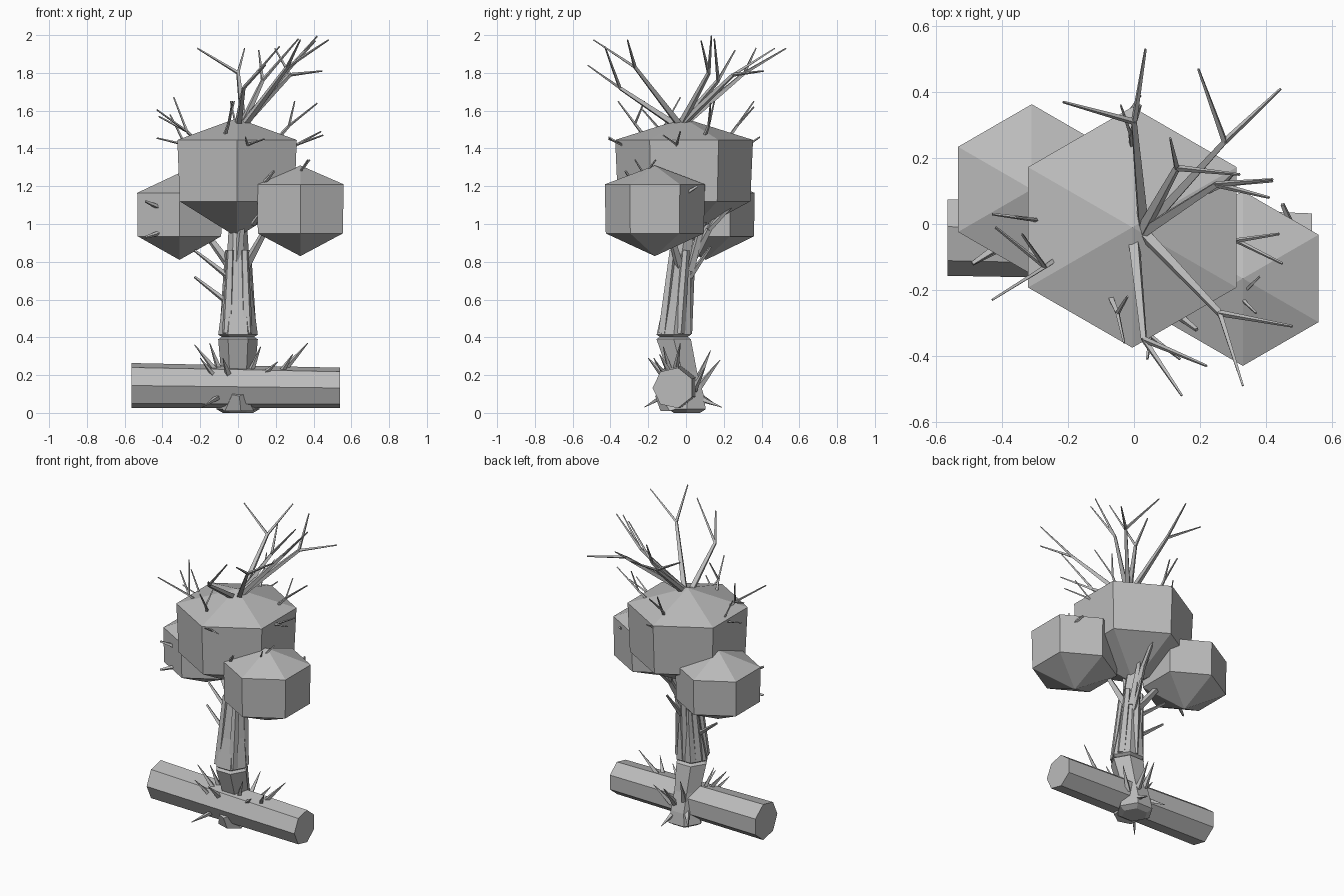
import bpy, math
from mathutils import Vector

grey = bpy.data.materials.new("plain grey")
grey.diffuse_color = (0.5, 0.5, 0.5, 1)


def build(name, verts, faces):
    me = bpy.data.meshes.new(name)
    me.from_pydata([tuple(v) for v in verts], [], faces)
    me.materials.append(grey)
    ob = bpy.data.objects.new(name, me)
    bpy.context.collection.objects.link(ob)
    return ob


def skin(verts, faces, rings):
    """Join equal rings of points with quads and cap both ends."""
    b, n = len(verts), len(rings[0])
    for r in rings:
        verts.extend(r)
    for k in range(len(rings) - 1):
        for i in range(n):
            j = (i + 1) % n
            faces.append((b + k*n + i, b + k*n + j, b + (k+1)*n + j, b + (k+1)*n + i))
    faces.append(tuple(b + i for i in reversed(range(n))))
    faces.append(tuple(b + (len(rings)-1)*n + i for i in range(n)))


def flat_ring(x, y, z, r, n, turn=0.0):
    return [Vector((x + r*math.cos(turn + i*math.tau/n),
                    y + r*math.sin(turn + i*math.tau/n), z)) for i in range(n)]


def stick(verts, faces, a, b, ra, rb, n=4):
    """Tapered stick from a to b."""
    a, b = Vector(a), Vector(b)
    d = (b - a).normalized()
    u = d.cross(Vector((0.3, 0.9, 0.1))).normalized()
    w = d.cross(u)
    ring = lambda c, r: [c + (u*math.cos(t) + w*math.sin(t))*r
                         for t in (i*math.tau/n for i in range(n))]
    skin(verts, faces, [ring(a, ra), ring(b, rb)])


def forks(name, data, r0, r1, r2):
    """Each entry: base, fork point, then tips."""
    v, f = [], []
    for base, fork, *tips in data:
        stick(v, f, base, fork, r0, r1)
        for t in tips:
            stick(v, f, fork, t, r1*0.9, r2)
    build(name, v, f)


def foliage(name, x, y, r, zb, z0, z1, zt, low=0.96):
    """Six-sided faceted clump with pointed top and bottom."""
    t = math.pi/6
    v = flat_ring(x, y, z0, r*low, 6, t) + flat_ring(x, y, z1, r, 6, t)
    v += [Vector((x, y, zb)), Vector((x, y, zt))]
    f = []
    for i in range(6):
        j = (i + 1) % 6
        f += [(i, j, 6+j, 6+i), (j, i, 12), (6+i, 6+j, 13)]
    build(name, v, f)


# Foliage clumps
foliage("main_foliage", -0.005, -0.01, 0.365, 0.93, 1.12, 1.445, 1.56)
foliage("right_foliage", 0.33, -0.165, 0.265, 0.83, 0.95, 1.21, 1.31, 0.98)
foliage("left_foliage", -0.31, 0.105, 0.258, 0.81, 0.935, 1.165, 1.27, 0.99)

# Trunk with flared foot and a groove
v, f = [], []
skin(v, f, [flat_ring(0, y, z, r, 6) for y, z, r in (
    (0.005, 0.0, 0.08), (0.005, 0.02, 0.115), (0.01, 0.1, 0.095), (-0.02, 0.22, 0.09),
    (-0.065, 0.39, 0.105), (-0.065, 0.402, 0.085), (-0.065, 0.414, 0.105),
    (-0.045, 0.6, 0.08), (-0.03, 0.8, 0.06), (0.0, 0.97, 0.05), (0.01, 1.2, 0.045))])
build("trunk", v, f)

# Fallen log, seven-sided, tapering to the right
v, f = [], []
ends = ((-0.565, -0.035, 0.145, 0.122), (0.54, -0.067, 0.132, 0.11))
skin(v, f, [[Vector((x, y + r*math.cos(math.pi + i*math.tau/7),
                     z + r*math.sin(math.pi + i*math.tau/7))) for i in range(7)]
            for x, y, z, r in ends])
build("fallen_log", v, f)

# Crown branches above the canopy
forks("crown_branches", [
    ((0.02, -0.03, 1.52), (0.25, 0.12, 1.80), (0.42, 0.135, 1.995), (0.41, 0.08, 1.97)),
    ((0.02, -0.03, 1.52), (0.275, 0.25, 1.79), (0.445, 0.41, 1.81), (0.195, 0.47, 1.93)),
    ((0.02, -0.03, 1.52), (0.13, 0.17, 1.76), (0.11, 0.26, 1.92), (0.32, 0.15, 1.98)),
    ((0.03, -0.03, 1.52), (0.26, -0.27, 1.83), (0.48, -0.31, 1.975), (0.33, -0.49, 1.975)),
    ((0.0, -0.05, 1.52), (0.03, -0.35, 1.72), (0.145, -0.52, 1.84), (0.22, -0.43, 1.94)),
    ((0.03, -0.02, 1.52), (0.0, 0.31, 1.80), (0.035, 0.53, 1.93), (-0.215, 0.37, 1.93)),
], 0.021, 0.011, 0.004)

# Small forked twigs poking from the canopy
forks("canopy_twigs", [
    ((-0.2, -0.08, 1.42), (-0.27, -0.13, 1.49), (-0.43, -0.23, 1.605), (-0.42, -0.01, 1.57),
     (-0.34, -0.03, 1.67)),
    ((-0.2, 0.01, 1.38), (-0.28, 0.01, 1.42), (-0.43, 0.03, 1.455), (-0.36, 0.02, 1.58)),
    ((0.18, 0.08, 1.42), (0.27, 0.12, 1.52), (0.42, 0.13, 1.64), (0.30, 0.15, 1.65)),
    ((0.22, -0.05, 1.36), (0.31, -0.05, 1.42), (0.44, -0.03, 1.49), (0.45, -0.12, 1.47)),
    ((0.24, -0.15, 1.15), (0.32, -0.22, 1.26), (0.37, -0.27, 1.34), (0.38, -0.16, 1.34)),
    ((0.02, -0.26, 1.35), (0.05, -0.34, 1.42), (0.04, -0.41, 1.46), (0.14, -0.41, 1.45)),
    ((0.0, 0.2, 1.42), (-0.01, 0.27, 1.52), (-0.04, 0.36, 1.65), (0.02, 0.36, 1.62)),
    ((-0.08, -0.2, 1.44), (-0.05, -0.27, 1.53), (-0.03, -0.36, 1.65), (-0.02, -0.22, 1.65)),
    ((-0.03, 0.28, 1.38), (-0.02, 0.33, 1.42), (0.02, 0.39, 1.46)),
], 0.012, 0.008, 0.004)

# Limbs joining the trunk to the foliage
forks("limbs", [
    ((-0.03, 0, 0.76), (-0.17, 0.05, 0.95), (-0.28, 0.08, 1.08), (-0.2, 0.0, 1.12)),
    ((0.03, -0.03, 0.76), (0.13, -0.08, 0.94), (0.28, -0.14, 1.08), (0.16, -0.02, 1.1)),
    ((0.0, 0.0, 0.75), (0.03, 0.12, 0.97), (0.06, 0.29, 1.15), (-0.02, 0.22, 1.2)),
    ((0.03, 0.02, 0.75), (0.03, 0.08, 0.98), (0.1, 0.18, 1.2), (0.0, 0.1, 1.3)),
    ((0.0, -0.06, 0.8), (0.02, -0.06, 1.0), (0.06, -0.12, 1.15), (-0.05, -0.1, 1.15)),
], 0.026, 0.017, 0.008)

# Short bare branches on the trunk and twigs on the side clumps
v, f = [], []
for a, b in (((-0.05, -0.04, 0.58), (-0.23, 0.0, 0.72)),
             ((-0.05, -0.02, 0.72), (-0.23, 0.02, 0.86)),
             ((0.08, -0.2, 1.0), (0.14, -0.3, 1.09)),
             ((0.1, -0.25, 1.17), (0.19, -0.32, 1.28)),
             ((-0.39, -0.06, 0.96), (-0.49, -0.12, 0.93)),
             ((-0.4, -0.06, 1.08), (-0.49, -0.12, 1.12)),
             ((0.52, -0.1, 1.1), (0.45, 0.06, 1.2)),
             ((0.02, 0.02, 0.72), (0.05, 0.13, 0.88))):
    stick(v, f, a, b, 0.016, 0.007)
build("bare_branches", v, f)

# Ribs along the trunk
v, f = [], []
for x, y in ((-0.04, -0.05), (0.035, -0.05), (0.0, 0.05), (0.05, 0.02), (-0.05, 0.02)):
    stick(v, f, (x*1.4, y*1.25 - 0.06, 0.42), (x, y - 0.02, 0.86), 0.03, 0.02, 5)
build("trunk_ribs", v, f)

# Pointed shoots around the foot and on the log
v, f = [], []
for a, b in (((-0.1, -0.08, 0.2), (-0.23, -0.1, 0.36)), ((-0.09, -0.05, 0.2), (-0.15, -0.08, 0.37)),
             ((-0.1, -0.1, 0.16), (-0.2, -0.17, 0.29)), ((0.06, -0.08, 0.2), (0.12, -0.12, 0.35)),
             ((0.22, -0.06, 0.2), (0.37, -0.03, 0.37)), ((0.22, -0.08, 0.2), (0.29, -0.14, 0.31)),
             ((0.12, -0.1, 0.19), (0.21, -0.16, 0.27)), ((0.03, 0.07, 0.14), (0.04, 0.18, 0.28)),
             ((0.04, 0.06, 0.08), (0.05, 0.19, 0.03)), ((-0.03, 0.06, 0.17), (-0.05, 0.13, 0.33)),
             ((-0.08, -0.1, 0.1), (-0.19, -0.22, 0.03)), ((-0.05, 0.06, 0.1), (-0.12, 0.15, 0.05)),
             ((-0.05, -0.12, 0.2), (-0.08, -0.2, 0.29)), ((0.08, 0.04, 0.12), (0.17, 0.1, 0.24))):
    stick(v, f, a, b, 0.02, 0.002)
build("foot_shoots", v, f)

# Roots wrapping the front of the log
v, f = [], []
stick(v, f, (0, -0.06, 0.0), (0, -0.13, 0.11), 0.09, 0.04, 6)
for v_ in v:
    v_.z = max(v_.z, 0.01)
build("front_root", v, f)
